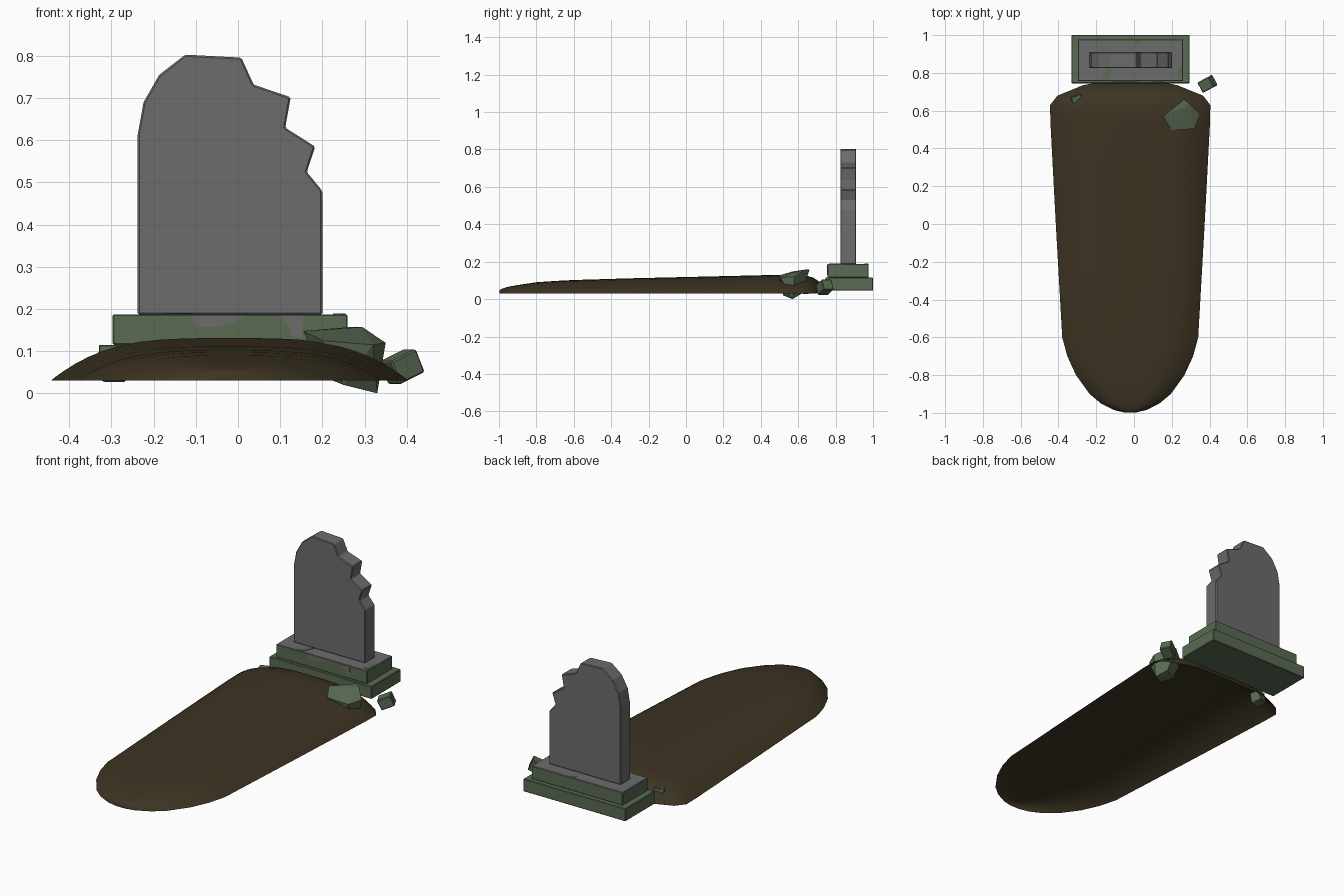
import bpy, bmesh, math
from mathutils import Matrix, Vector

if "Cube" in bpy.data.objects:
    bpy.data.objects.remove(bpy.data.objects["Cube"])


def material(name, rgb):
    m = bpy.data.materials.new(name)
    m.diffuse_color = (*rgb, 1)
    m.use_nodes = True
    m.node_tree.nodes["Principled BSDF"].inputs["Base Color"].default_value = m.diffuse_color
    return m


STONE = material("grey stone", (0.15, 0.15, 0.15))
MOSS = material("moss green", (0.10, 0.145, 0.085))
DIRT = material("brown earth", (0.046, 0.034, 0.016))


def finish(bm, name, mats, bevel=0):
    bmesh.ops.recalc_face_normals(bm, faces=bm.faces)
    me = bpy.data.meshes.new(name)
    bm.to_mesh(me)
    bm.free()
    ob = bpy.data.objects.new(name, me)
    bpy.context.collection.objects.link(ob)
    for m in mats:
        me.materials.append(m)
    if bevel:
        b = ob.modifiers.new("worn edges", 'BEVEL')
        b.width = bevel
        b.segments = 1
    return ob


def prism(name, pts, depth, mat, bevel=0):
    """Extrude a 3D outline along a depth vector."""
    bm = bmesh.new()
    face = bm.faces.new([bm.verts.new(p) for p in pts])
    new = bmesh.ops.extrude_face_region(bm, geom=[face])["geom"]
    bmesh.ops.translate(bm, vec=depth, verts=[v for v in new if isinstance(v, bmesh.types.BMVert)])
    return finish(bm, name, [mat], bevel)


def box(name, lo, hi, mats, bevel=0, rot=None, top=0):
    lo, hi = Vector(lo), Vector(hi)
    bm = bmesh.new()
    m = Matrix.Translation((lo + hi) / 2)
    if rot:
        m = m @ rot
    bmesh.ops.create_cube(bm, size=1, matrix=m @ Matrix.Diagonal((*(hi - lo), 1)))
    bm.normal_update()
    for f in bm.faces:
        if f.normal.z > 0.9:
            f.material_index = top
    return finish(bm, name, mats, bevel)


# broken headstone slab
slab = [(-.238, .187), (-.238, .612), (-.224, .69), (-.187, .755), (-.125, .803),
        (.008, .796), (.037, .732), (.125, .702), (.112, .63), (.183, .585),
        (.163, .525), (.2, .48), (.2, .187)]
prism("headstone", [(x, .825, z) for x, z in slab], (0, .085, 0), STONE, .004)

# stepped plinth: mossy sides, bare stone on top of the upper step
box("lower_plinth", (-.33, .745, .045), (.295, 1.0, .115), [MOSS], .003)
box("upper_plinth", (-.297, .757, .115), (.26, .977, .187), [MOSS, STONE], .003, top=1)

# bare stone patches on the plinth front
fronts = [[(-.112, .185), (.02, .185), (-.01, .168), (-.05, .157), (-.1, .158)],
          [(.1, .185), (.155, .185), (.152, .13), (.13, .135), (.12, .16)]]
for i, p in enumerate(fronts):
    prism(f"stone_patch_{i}", [(x, .755, z) for x, z in p], (0, .004, 0), STONE)

# moss patches on the plinth top
tops = [[(-.175, .765), (-.14, .765), (-.11, .825), (-.14, .825)],
        [(.225, .78), (.255, .77), (.255, .84), (.235, .83)],
        [(0, .955), (.035, .955), (.03, .974), (.005, .974)]]
for i, p in enumerate(tops):
    prism(f"moss_patch_{i}", [(x, y, .185) for x, y in p], (0, 0, .004), MOSS)

# earth mound: open shell lofted from arched sections (y, half width, ridge height)
rows = [(-.998, .03, .048), (-.985, .085, .055), (-.95, .155, .066), (-.9, .215, .075),
        (-.8, .287, .09), (-.7, .333, .097), (-.6, .36, .102), (-.3, .377, .111),
        (0, .394, .118), (.3, .41, .125), (.55, .423, .131), (.63, .424, .129),
        (.68, .385, .115), (.71, .31, .095), (.735, .25, .06), (.744, .2, .032)]
N = 24
bm = bmesh.new()
grid = []
for y, w, h in rows:
    ts = [math.sin(math.pi / 2 * (2 * k / N - 1)) for k in range(N + 1)]
    grid.append([bm.verts.new((-.02 + w * t, y, .03 + (h - .03) * (1 - abs(t) ** 3.5))) for t in ts])
for a, b in zip(grid, grid[1:]):
    for k in range(N):
        bm.faces.new((a[k], a[k + 1], b[k + 1], b[k]))
bm.faces.new(grid[0])
mound = finish(bm, "grave_mound", [DIRT])
if sum(p.normal.z * p.area for p in mound.data.polygons) < 0:
    mound.data.flip_normals()
for p in mound.data.polygons:
    p.use_smooth = True

# large fallen fragment half sunk in the mound
bm = bmesh.new()
for p in [(.155, .57, .148), (.265, .66, .157), (.295, .635, .157), (.35, .58, .12),
          (.32, .505, .115), (.2, .495, .125), (.2, .55, .04), (.29, .62, .03),
          (.33, .57, 0), (.25, .52, .02)]:
    bm.verts.new(p)
bmesh.ops.convex_hull(bm, input=bm.verts)
finish(bm, "large_fragment", [MOSS])

# small fragments
rot = Matrix.Rotation(math.radians(28), 4, 'Z') @ Matrix.Rotation(math.radians(-24), 4, 'Y')
box("right_fragment", (.352, .711, .033), (.426, .773, .093), [MOSS], .004, rot)
rot = Matrix.Rotation(math.radians(20), 4, 'Z') @ Matrix.Rotation(math.radians(8), 4, 'X')
box("left_fragment", (-.328, .625, .03), (-.272, .685, .095), [MOSS], .004, rot)
